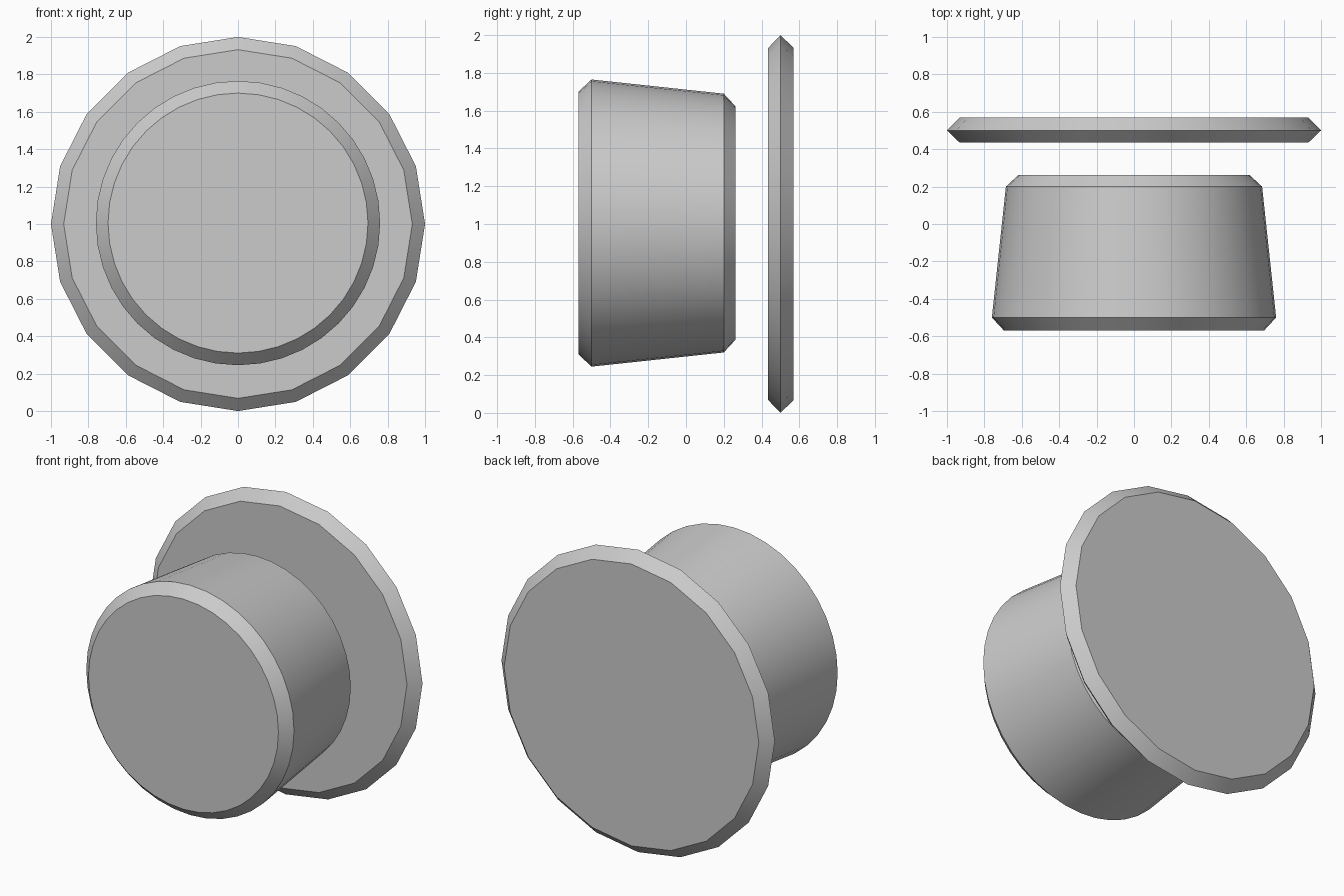
import bpy, bmesh, math

if "Cube" in bpy.data.objects:
    bpy.data.objects.remove(bpy.data.objects["Cube"])


def lathe_y(name, profile, sides, cz):
    """Closed solid turned around the y axis; profile is a list of (y, radius)."""
    bm = bmesh.new()
    rings = []
    for y, r in profile:
        rings.append([bm.verts.new((r * math.sin(2 * math.pi * i / sides), y,
                                    cz + r * math.cos(2 * math.pi * i / sides)))
                      for i in range(sides)])
    for a, b in zip(rings, rings[1:]):
        for i in range(sides):
            j = (i + 1) % sides
            bm.faces.new((a[i], a[j], b[j], b[i]))
    bm.faces.new(rings[0])
    bm.faces.new(rings[-1])
    bmesh.ops.recalc_face_normals(bm, faces=bm.faces)
    mesh = bpy.data.meshes.new(name)
    bm.to_mesh(mesh)
    bm.free()
    obj = bpy.data.objects.new(name, mesh)
    bpy.context.collection.objects.link(obj)
    bpy.ops.object.select_all(action='DESELECT')
    obj.select_set(True)
    bpy.context.view_layer.objects.active = obj
    bpy.ops.object.shade_smooth_by_angle(angle=math.radians(30))
    return obj


# Tapered knob with chamfered front and back edges
lathe_y("knob", [(-0.57, 0.695), (-0.50, 0.76), (0.20, 0.685), (0.262, 0.618)], 40, 1.005)

# Thin back plate with a pointed rim
lathe_y("back_plate", [(0.435, 0.932), (0.50, 1.0), (0.57, 0.932)], 20, 1.0)
